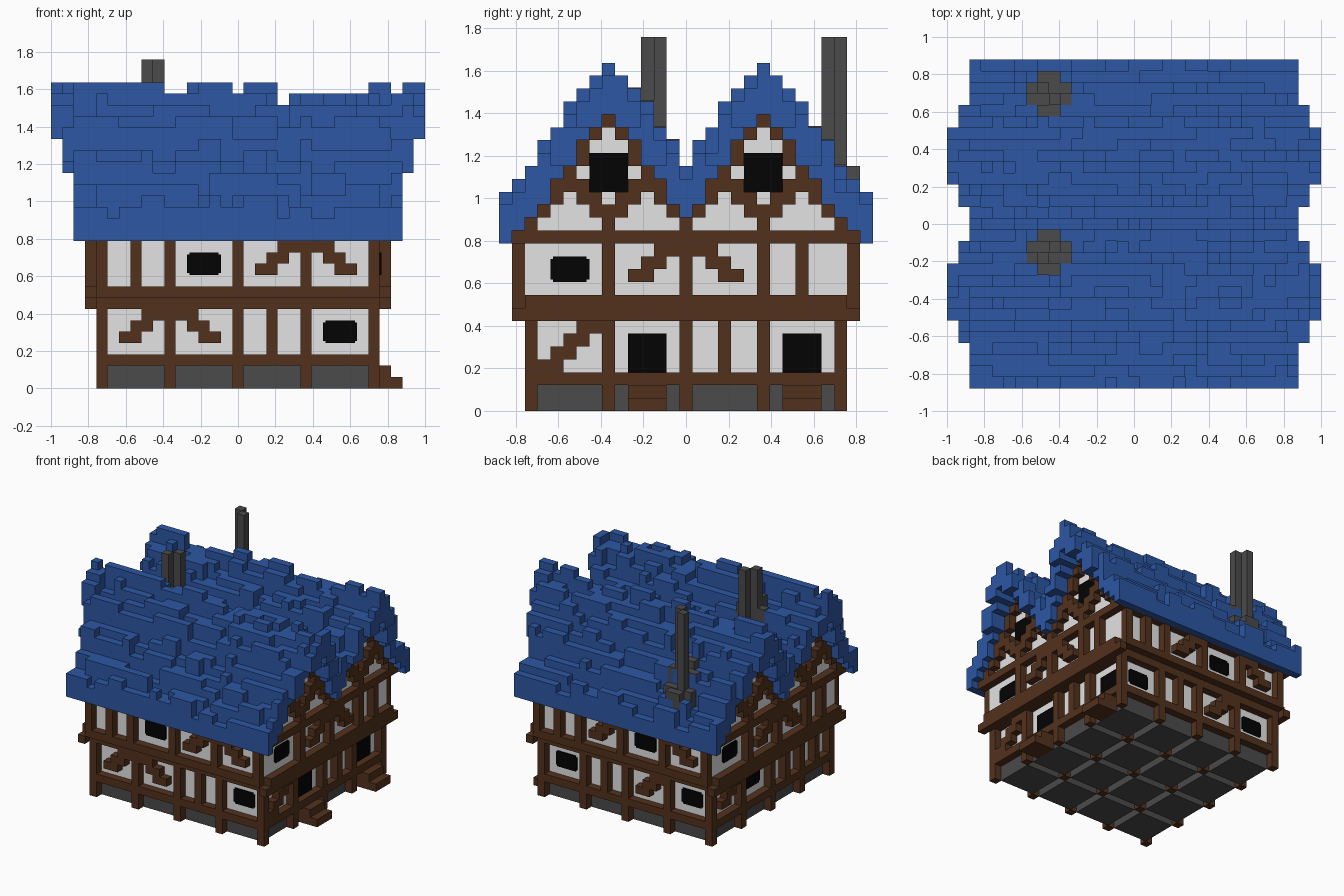
import bpy, bmesh, random
from mathutils import Vector

if "Cube" in bpy.data.objects:
    bpy.data.objects.remove(bpy.data.objects["Cube"])

random.seed(4)
U = 2 / 33  # one block

def material(name, rgb):
    m = bpy.data.materials.new(name)
    m.diffuse_color = (*rgb, 1)
    m.use_nodes = True
    m.node_tree.nodes["Principled BSDF"].inputs["Base Color"].default_value = m.diffuse_color
    return m

BLUE = material("blue_shingle", (0.026, 0.095, 0.37))
WOOD = material("brown_timber", (0.086, 0.031, 0.012))
PLASTER = material("pale_plaster", (0.77, 0.77, 0.77))
STONE = material("grey_stone", (0.069, 0.069, 0.069))
BLACK = material("black_glass", (0.001, 0.001, 0.001))

parts = {}

def box(part, x0, x1, y0, y1, z0, z1):
    """Collect a box, in block units, in the named part."""
    bm = parts.setdefault(part, bmesh.new())
    x0, x1 = sorted((x0, x1))
    y0, y1 = sorted((y0, y1))
    vs = bmesh.ops.create_cube(bm, size=1)["verts"]
    for v in vs:
        v.co = Vector((x1 if v.co.x > 0 else x0, y1 if v.co.y > 0 else y0,
                       z1 if v.co.z > 0 else z0)) * U

def on_wall(k, part, c0, c1, z0, z1, r0, r1):
    """Box on wall k (0 front, 1 right, 2 back, 3 left), block columns c0..c1."""
    a, b = c0 - 0.5, c1 + 0.5
    if k == 0:
        box(part, a, b, -r1, -r0, z0, z1)
    elif k == 1:
        box(part, r0, r1, a, b, z0, z1)
    elif k == 2:
        box(part, -b, -a, r0, r1, z0, z1)
    else:
        box(part, -r1, -r0, -b, -a, z0, z1)

# Storeys: wall radius and height of the plaster field
WALL = {0: (11.5, 3, 7), 1: (12.5, 9, 13)}

def stud(k, level, c):
    r, z0, z1 = WALL[level]
    on_wall(k, "studs", c, c, z0, z1, r, r + 1)

def brace(k, level, c, sides=(-1, 1), rows=3):
    r, z0, z1 = WALL[level]
    for i in range(rows):
        for s in sides:
            a, b = sorted((c + s * (i + 1), c + s * (i + 2)))
            on_wall(k, "braces", a, b, z1 - 1 - i, z1 - i, r, r + 1)

def window(k, level, c):
    r, z0, z1 = WALL[level]
    z = z0 + 1
    on_wall(k, "windows", c - 1, c + 1, z + 0.2, z + 1.8, r, r + 0.14)
    on_wall(k, "windows", c - 0.8, c + 0.8, z, z + 2, r, r + 0.14)

def door(k, c):
    on_wall(k, "doors", c - 1, c + 1, 3, 6, 11.5, 11.64)
    on_wall(k, "door_steps", c - 1, c + 1, 0, 1, 11.5, 14.5)
    on_wall(k, "door_steps", c - 1, c + 1, 1, 2, 11.5, 13.5)

# Foundation: stone slabs with grooves, timber feet at the crossings
GRID = (-12, -6, 0, 6, 12)
box("foundation", -11.5, 11.5, -11.5, 11.5, 1, 2)
for gx in GRID[:-1]:
    for gy in GRID[:-1]:
        box("foundation", gx + 0.5, gx + 5.5, gy + 0.5, gy + 5.5, 0, 1)
for gx in GRID:
    for gy in GRID:
        box("feet", gx - 0.5, gx + 0.5, gy - 0.5, gy + 0.5, 0, 2)

# Solid storeys and the beam rings between them, crossing at the corners
box("sill_beam", -12.5, 12.5, -12.5, 12.5, 2, 3)
box("lower_walls", -11.5, 11.5, -11.5, 11.5, 3, 7)
box("floor_beam", -12.5, 12.5, -12.5, 12.5, 7, 9)
for k in (0, 2):
    on_wall(k, "floor_beam", -12, 12, 8, 9, 12.5, 13.5)
    on_wall(k, "eaves_beam", -12, 12, 13, 14, 12.5, 13.5)
for k in (1, 3):
    on_wall(k, "floor_beam", -13, 13, 7, 8, 12.5, 13.5)
    on_wall(k, "floor_beam", -12, 12, 8, 9, 12.5, 13.5)
box("upper_walls", -12.5, 12.5, -12.5, 12.5, 9, 13)
box("eaves_beam", -13.5, 13.5, -12.5, 12.5, 13, 14)

# Posts on every wall
for k in range(4):
    for c in GRID:
        on_wall(k, "lower_posts", c, c, 0, 7, 11.5, 12.5)
    for c in (GRID if k % 2 == 0 else GRID[1:-1]):
        on_wall(k, "upper_posts", c, c, 9, 13, 12.5, 13.5)

# Front wall
brace(0, 0, -6)
stud(0, 0, 3)
window(0, 0, 9)
stud(0, 1, -9)
window(0, 1, -3)
brace(0, 1, 6)
# Right wall
brace(1, 0, -6, (-1,), 4)
door(1, -3)
stud(1, 0, 3)
door(1, 9)
window(1, 1, -9)
brace(1, 1, 0)
stud(1, 1, 9)
# Back wall
window(2, 0, -9)
stud(2, 0, -3)
brace(2, 0, 6, (-1,))
window(2, 0, 9)
stud(2, 1, -9)
brace(2, 1, 0, (-1,))
window(2, 1, 3)
brace(2, 1, 6, (1,))
# Left wall
brace(3, 0, -6, (-1,))
window(3, 0, -3)
stud(3, 0, 3)
stud(3, 0, 9)
window(3, 1, -9)
brace(3, 1, 0)
stud(3, 1, 9)

# Roof section by distance from the ridge: underside, highest top
BOT = (23, 22, 21, 19, 18, 16, 15, 14, 13)
TOP = (27, 26, 25, 24, 22, 21, 19, 18, 17)
RAFTER = (22, 21, 19, 17, 16, 15, 14, 13)  # lower edge of the gable rafters

# Gable infill, rafters, crossing braces and windows
for y in range(-12, 13):
    d = abs(abs(y) - 6)
    box("gable_walls", -12.5, 12.5, y - 0.5, y + 0.5, 14, BOT[d])
for k in (1, 3):
    for y in range(-13, 14):
        d = abs(abs(y) - 6)
        on_wall(k, "gable_rafters", y, y, RAFTER[d], BOT[d], 12.5, 13.5)
    for c in (-6, 6):
        on_wall(k, "gable_braces", c, c, 14, 15, 12.5, 13.5)
        on_wall(k, "gable_braces", c - 1, c + 1, 15, 16, 12.5, 13.5)
        for s in (-1, 1):
            on_wall(k, "gable_braces", c + s, c + s, 16, 17, 12.5, 13.5)
            on_wall(k, "gable_braces", c + 2 * s, c + 2 * s, 16, 18, 12.5, 13.5)
        on_wall(k, "gable_windows", c - 1, c + 1, 17, 20, 12.5, 12.64)

# Roof: solid stepped rows, flared gable ends, ragged shingles on top
for y in range(-14, 15):
    d = abs(abs(y) - 6)
    a, b, low = y - 0.5, y + 0.5, TOP[d] - 2
    end = 16.5 if d <= 2 else 15.5 if d <= 4 else 14.5
    box("roof", -14.5, 14.5, a, b, BOT[d], low)
    for s in (-1, 1):
        if d <= 4:
            box("roof", s * 14.5, s * 15.5, a, b, max(BOT[d], 19), low)
        if d <= 2:
            box("roof", s * 15.5, s * 16.5, a, b, max(BOT[d], 22), low)
    x = -end
    while x < end:
        run = min(random.choice((1, 1, 2, 2, 3)), end - x)
        lift = random.choices((0, 1, 2), (0.2, 0.5, 0.3))[0]
        if lift:
            box("shingles", x, x + run, a, b, low, low + lift)
        x += run

# Chimneys: diagonal pairs of shafts on a flared base that follows the slope
for y0, flip in ((-3, 0), (11, 1)):
    for dx in range(-1, 3):
        for dy in range(-1, 3):
            if dx in (-1, 2) and dy in (-1, 2):
                continue
            x, y = -8 + dx, y0 + dy
            top = TOP[abs(abs(y) - 6)] + (1 if y == 13 else 0.1)
            shaft = dx in (0, 1) and dy == (1 - dx if flip else dx)
            box("chimneys", x - 0.5, x + 0.5, y - 0.5, y + 0.5,
                top - 4, 29 if shaft else top)

# Turn the collected parts into objects
COLOURS = {"foundation": STONE, "chimneys": STONE, "roof": BLUE, "shingles": BLUE,
           "windows": BLACK, "doors": BLACK, "gable_windows": BLACK,
           "lower_walls": PLASTER, "upper_walls": PLASTER, "gable_walls": PLASTER}
for name, bm in parts.items():
    mesh = bpy.data.meshes.new(name)
    bm.to_mesh(mesh)
    bm.free()
    mesh.materials.append(COLOURS.get(name, WOOD))
    bpy.context.collection.objects.link(bpy.data.objects.new(name, mesh))
